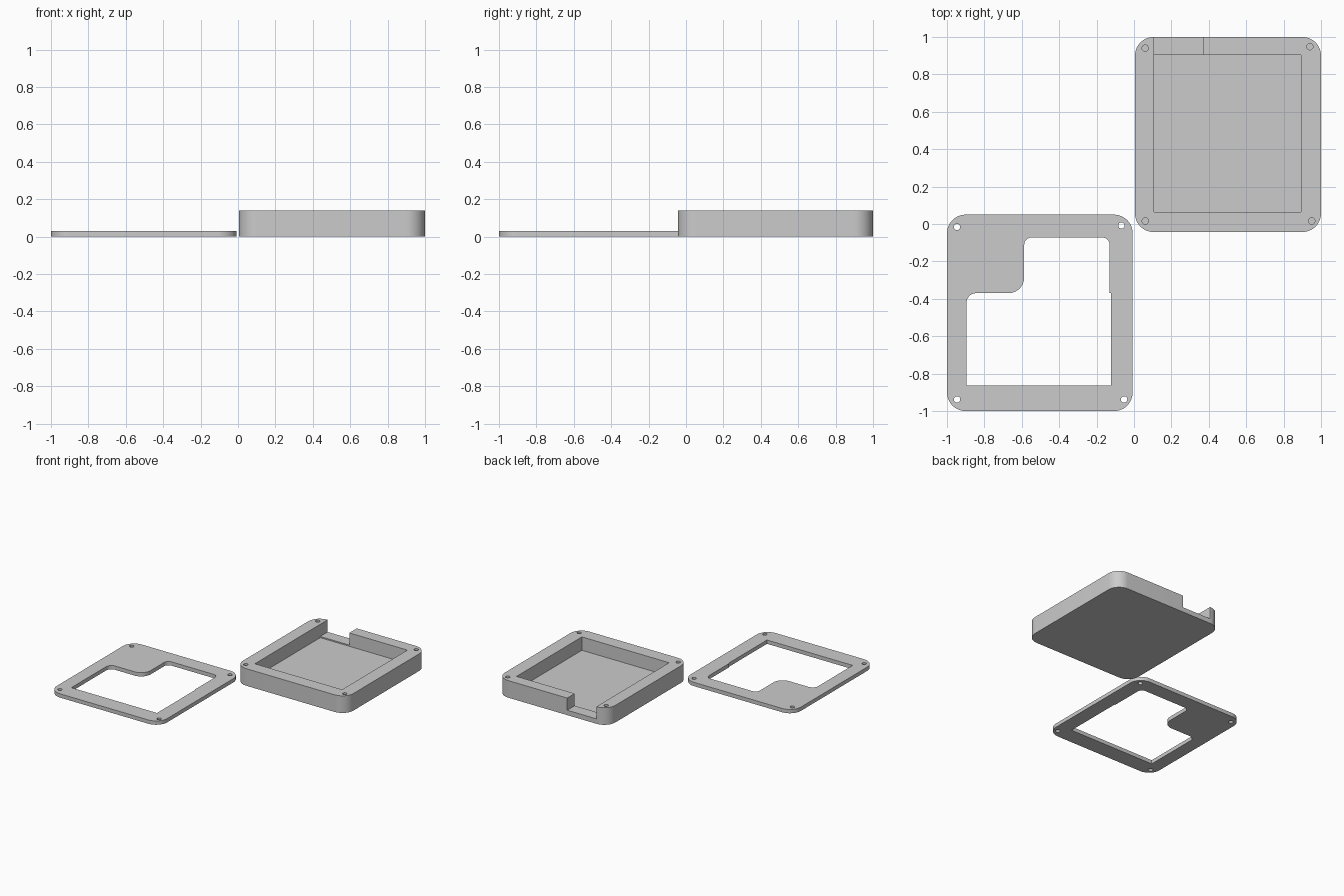
import bpy
import bmesh
from math import pi, radians, tan
from mathutils import Vector

cube = bpy.data.objects.get("Cube")
if cube:
    bpy.data.objects.remove(cube, do_unlink=True)

grey = bpy.data.materials.new("plain grey")
grey.use_nodes = True
colour = (0.6, 0.6, 0.6, 1)
grey.diffuse_color = colour
grey.node_tree.nodes["Principled BSDF"].inputs["Base Color"].default_value = colour


def outline(corners, steps=12):
    """Round each (x, y, radius) corner of a polygon with a tangent arc."""
    points = []
    for i, (x, y, r) in enumerate(corners):
        p = Vector((x, y))
        if r == 0:
            points.append(p)
            continue
        a = (Vector(corners[i - 1][:2]) - p).normalized()
        b = (Vector(corners[(i + 1) % len(corners)][:2]) - p).normalized()
        half = a.angle(b) / 2
        start = p + a * (r / tan(half))
        centre = p + (a + b).normalized() * (r / abs(Vector((1, 0)).rotated(half).y)) \
            if hasattr(Vector, "rotated") else start + (b - a * a.dot(b)).normalized() * r
        sweep = pi - 2 * half
        u = start - centre
        v = -a * r
        for k in range(steps + 1):
            t = sweep * k / steps
            points.append(centre + u * cos_(t) + v * sin_(t))
    return points


def cos_(t):
    return Vector((1, 0)).dot(turn(t))


def sin_(t):
    return Vector((0, 1)).dot(turn(t))


def turn(t):
    from math import cos, sin
    return Vector((cos(t), sin(t)))


def prism(name, corners, z0, z1):
    bm = bmesh.new()
    face = bm.faces.new([bm.verts.new((p.x, p.y, z0)) for p in outline(corners)])
    top = bmesh.ops.extrude_face_region(bm, geom=[face])["geom"]
    moved = [g for g in top if isinstance(g, bmesh.types.BMVert)]
    bmesh.ops.translate(bm, verts=moved, vec=(0, 0, z1 - z0))
    bmesh.ops.recalc_face_normals(bm, faces=bm.faces)
    mesh = bpy.data.meshes.new(name)
    bm.to_mesh(mesh)
    bm.free()
    mesh.materials.append(grey)
    obj = bpy.data.objects.new(name, mesh)
    bpy.context.collection.objects.link(obj)
    return obj


def box(x0, x1, y0, y1, r=0):
    return [(x0, y0, r), (x1, y0, r), (x1, y1, r), (x0, y1, r)]


def hole(x, y, r=0.017):
    return box(x - r, x + r, y - r, y + r, r * 0.999)


def select(obj):
    bpy.ops.object.select_all(action="DESELECT")
    obj.select_set(True)
    bpy.context.view_layer.objects.active = obj


def cut(obj, corners, z0, z1):
    cutter = prism("cutter", corners, z0, z1)
    cutter.hide_render = True
    mod = obj.modifiers.new("cut", "BOOLEAN")
    mod.operation = "DIFFERENCE"
    mod.solver = "EXACT"
    mod.object = cutter
    select(obj)
    bpy.ops.object.modifier_apply(modifier=mod.name)
    bpy.data.objects.remove(cutter, do_unlink=True)


# Tray: rounded block with a square pocket, a rear cable notch and blind screw holes
tray = prism("case_tray", box(0.005, 1, -0.043, 1, 0.1), 0, 0.139)
cut(tray, box(0.107, 0.892, 0.064, 0.904), 0.03, 0.2)
cut(tray, box(0.107, 0.369, 0.88, 1.1), 0.04, 0.2)
for x, y in [(0.06, 0.94), (0.94, 0.948), (0.06, 0.016), (0.95, 0.016)]:
    cut(tray, hole(x, y), 0.04, 0.2)

# Lid: thin plate with an L-shaped window and through holes
lid = prism("case_lid", box(-1, -0.007, -1, 0.05, 0.1), 0, 0.031)
window = [(-0.895, -0.864, 0), (-0.124, -0.864, 0), (-0.124, -0.37, 0),
          (-0.13, -0.37, 0), (-0.13, -0.072, 0.04), (-0.587, -0.072, 0.04),
          (-0.587, -0.37, 0.085), (-0.895, -0.37, 0.05)]
cut(lid, window, -0.1, 0.2)
for x, y in [(-0.946, -0.016), (-0.067, -0.008), (-0.946, -0.938), (-0.053, -0.938)]:
    cut(lid, hole(x, y), -0.1, 0.2)

for part in (tray, lid):
    select(part)
    bpy.ops.object.shade_smooth_by_angle(angle=radians(30))
